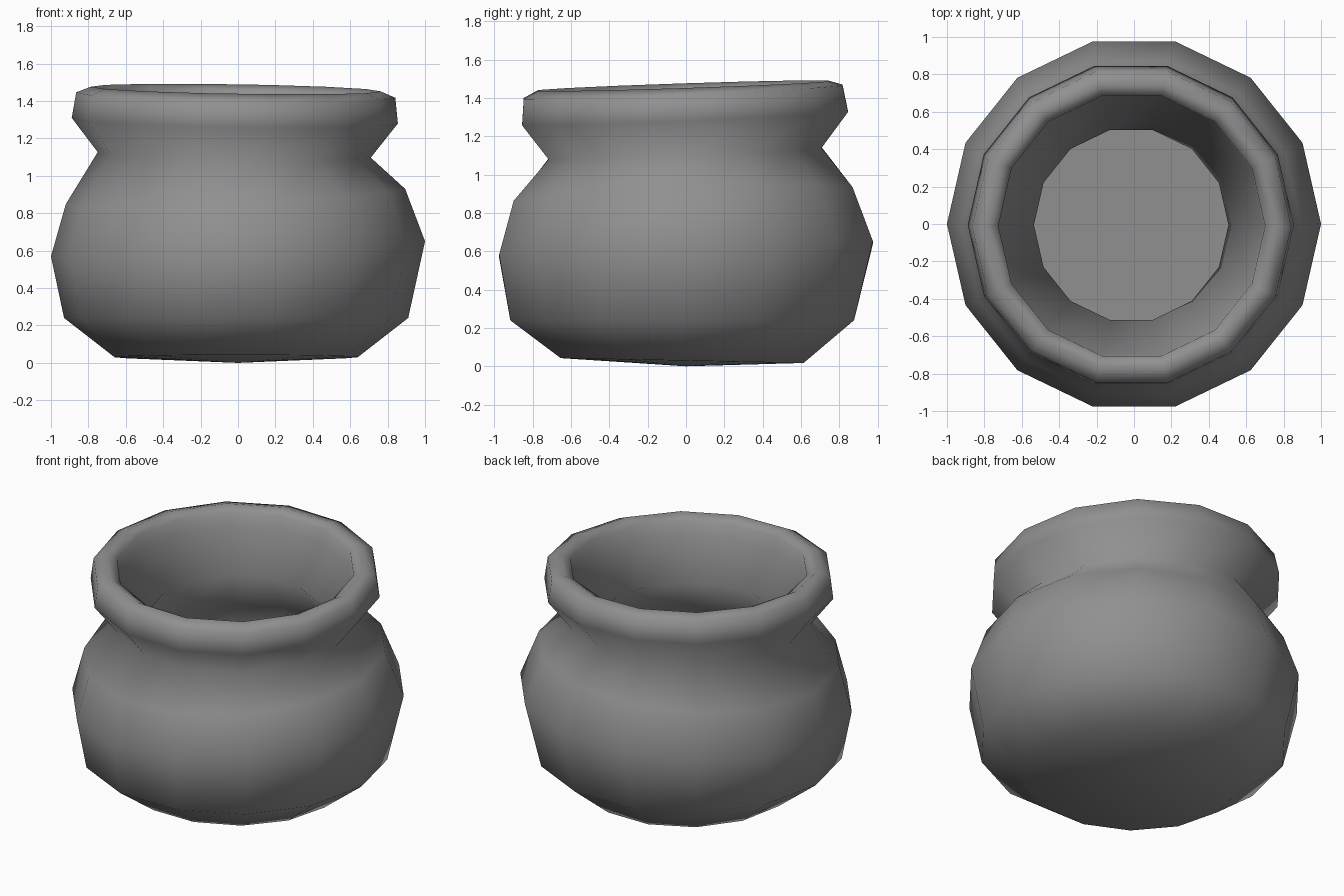
import bpy
import bmesh
from math import cos, sin, tau

cube = bpy.data.objects.get("Cube")
if cube:
    bpy.data.objects.remove(cube, do_unlink=True)

SIDES = 14

clay = bpy.data.materials.new("dull_grey")
clay.use_nodes = True
grey = (0.28, 0.28, 0.28, 1)
clay.diffuse_color = grey
clay.node_tree.nodes["Principled BSDF"].inputs["Base Color"].default_value = grey

# Pot rings: radius, x shift, y shift, height, tilt along x, tilt along y
rings = [
    # outer base, belly and shoulder
    (0.65, -0.01, -0.02, 0.03, 0, -0.02),
    (0.92, -0.01, -0.02, 0.24, 0, 0),
    (1.00, 0, 0, 0.61, 0.04, 0.036),
    (0.907, -0.013, -0.015, 0.89, 0.044, 0.04),
    # neck and rolled rim
    (0.73, -0.02, -0.005, 1.112, -0.02, 0.042),
    (0.872, -0.017, -0.005, 1.295, -0.017, 0.041),
    (0.853, -0.012, -0.015, 1.432, -0.017, 0.042),
    (0.775, -0.012, -0.015, 1.464, -0.016, 0.033),
    (0.713, -0.012, -0.01, 1.43, -0.017, 0.04),
    # inner wall down to the floor
    (0.71, -0.015, -0.01, 1.34, -0.017, 0.04),
    (0.52, -0.015, -0.005, 1.11, -0.02, 0.042),
    (0.74, -0.012, -0.015, 0.83, 0.044, 0.04),
    (0.83, 0, 0, 0.61, 0.04, 0.036),
    (0.77, -0.01, -0.02, 0.33, 0, 0),
    (0.53, -0.01, -0.01, 0.17, 0, 0),
]

bm = bmesh.new()


def add_ring(radius, cx, cy, z, tilt_x, tilt_y):
    verts = []
    for i in range(SIDES):
        x, y = radius * cos(tau * i / SIDES), radius * sin(tau * i / SIDES)
        verts.append(bm.verts.new((cx + x, cy + y, z + tilt_x * x + tilt_y * y)))
    return verts


def add_cap(ring, z):
    # Fan of triangles to a centre point
    centre = bm.verts.new((0, 0, z))
    return [bm.faces.new((ring[i], ring[(i + 1) % SIDES], centre)) for i in range(SIDES)]


loops = [add_ring(*r) for r in rings]
for low, high in zip(loops, loops[1:]):
    for i in range(SIDES):
        j = (i + 1) % SIDES
        bm.faces.new((low[i], low[j], high[j], high[i]))
base = add_cap(loops[0], 0.0)
floor = add_cap(loops[-1], 0.17)
bmesh.ops.recalc_face_normals(bm, faces=bm.faces)

# Smooth walls, flat inner floor
for face in bm.faces:
    face.smooth = face not in floor

mesh = bpy.data.meshes.new("pot")
bm.to_mesh(mesh)
bm.free()
mesh.materials.append(clay)
pot = bpy.data.objects.new("pot", mesh)
bpy.context.collection.objects.link(pot)
